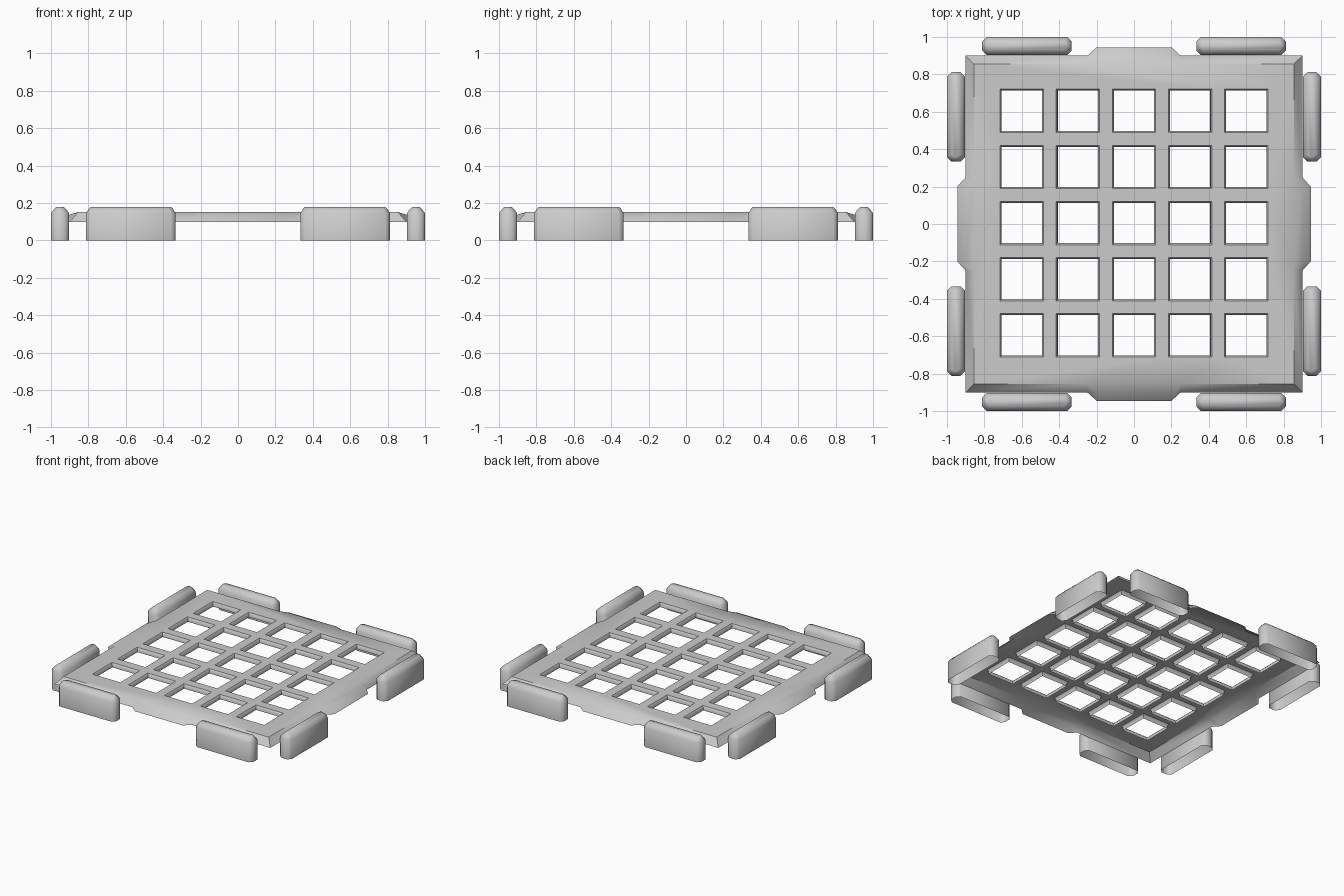
import bpy, bmesh, math

if "Cube" in bpy.data.objects:
    bpy.data.objects.remove(bpy.data.objects["Cube"])


def loft(bm, loops, bottom=True):
    """Skin through stacked loops of 3D points, capped on top."""
    rings = [[bm.verts.new(p) for p in loop] for loop in loops]
    n = len(rings[0])
    for a, b in zip(rings, rings[1:]):
        for i in range(n):
            j = (i + 1) % n
            bm.faces.new((a[i], a[j], b[j], b[i]))
    if bottom:
        bm.faces.new(rings[0][::-1])
    bm.faces.new(rings[-1])
    return rings


def finish(name, bm):
    bmesh.ops.recalc_face_normals(bm, faces=bm.faces)
    mesh = bpy.data.meshes.new(name)
    bm.to_mesh(mesh)
    bm.free()
    ob = bpy.data.objects.new(name, mesh)
    bpy.context.collection.objects.link(ob)
    return ob


def activate(ob):
    bpy.ops.object.select_all(action='DESELECT')
    ob.select_set(True)
    bpy.context.view_layer.objects.active = ob


def plate_outline(inset, z, tab_z):
    """Square outline with one tapered tab centred on every side."""
    e, t = 0.9 - inset, 0.945 - inset
    side = [(-e, -e, z), (-0.25, -e, z), (-0.2, -t, tab_z), (0.2, -t, tab_z), (0.25, -e, z)]
    pts = []
    for k in range(4):
        c, s = round(math.cos(k * math.pi / 2)), round(math.sin(k * math.pi / 2))
        pts += [(c * x - s * y, s * x + c * y, h) for x, y, h in side]
    return pts


def square(cx, cy, h, z):
    return [(cx + a * h, cy + b * h, z) for a, b in ((-1, -1), (1, -1), (1, 1), (-1, 1))]


# Grate plate: sloped rim, tabs dipping slightly below the flat top
TOP = 0.152
bm = bmesh.new()
rings = loft(bm, [plate_outline(0, 0.1, 0.1), plate_outline(0.045, TOP, 0.138)])
inner = rings[1]
bm.faces.remove(next(f for f in bm.faces if all(v in inner for v in f.verts)))
for k in range(4):
    bm.faces.new(inner[5 * k + 1:5 * k + 5])
bm.faces.new([v for i, v in enumerate(inner) if i % 5 in (0, 1, 4)])
plate = finish("grate_plate", bm)

# Five by five openings with a small flare at the top
bm = bmesh.new()
for i in range(-2, 3):
    for j in range(-2, 3):
        x, y = i * 0.3, j * 0.3 + 0.005
        loft(bm, [square(x, y, 0.107, 0.05), square(x, y, 0.108, 0.142),
                  square(x, y, 0.116, TOP), square(x, y, 0.116, 0.2)])
cutter = finish("hole_cutter", bm)
cutter.hide_render = True
mod = plate.modifiers.new("holes", 'BOOLEAN')
mod.operation = 'DIFFERENCE'
mod.solver = 'EXACT'
mod.object = cutter
activate(plate)
bpy.ops.object.modifier_apply(modifier=mod.name)
bpy.data.objects.remove(cutter)

# Open underside: drop the bottom skin and shorten the opening lips
bm = bmesh.new()
bm.from_mesh(plate.data)
under = [f for f in bm.faces if all(v.co.z < 0.101 for v in f.verts)]
bmesh.ops.delete(bm, geom=under, context='FACES')
for v in bm.verts:
    if v.co.z < 0.101 and max(abs(v.co.x), abs(v.co.y)) < 0.8:
        v.co.z = 0.12
bm.to_mesh(plate.data)
bm.free()
bpy.ops.object.shade_smooth_by_angle(angle=math.radians(40))


# Edge feet: upright pads, chamfered corners, rounded top, open underneath
def pad_loop(inset, z):
    a, b, c = 0.239 - inset * 0.8, 0.0485 - inset, 0.024
    c = min(c, b * 0.7)
    return [(-a, -b + c, z), (-a + c, -b, z), (a - c, -b, z), (a, -b + c, z),
            (a, b - c, z), (a - c, b, z), (-a + c, b, z), (-a, b - c, z)]


for k, side_name in enumerate(("front", "right", "back", "left")):
    for s in (-1, 1):
        bm = bmesh.new()
        loft(bm, [pad_loop(0, 0), pad_loop(0, 0.145),
                  pad_loop(0.014, 0.165), pad_loop(0.028, 0.178)], bottom=False)
        foot = finish(f"foot_{side_name}_{1 if s < 0 else 2}", bm)
        ang = k * math.pi / 2
        lx, ly = s * 0.5725, -0.9515
        foot.location = (math.cos(ang) * lx - math.sin(ang) * ly,
                         math.sin(ang) * lx + math.cos(ang) * ly, 0)
        foot.rotation_euler.z = ang
        activate(foot)
        bpy.ops.object.shade_smooth_by_angle(angle=math.radians(50))
